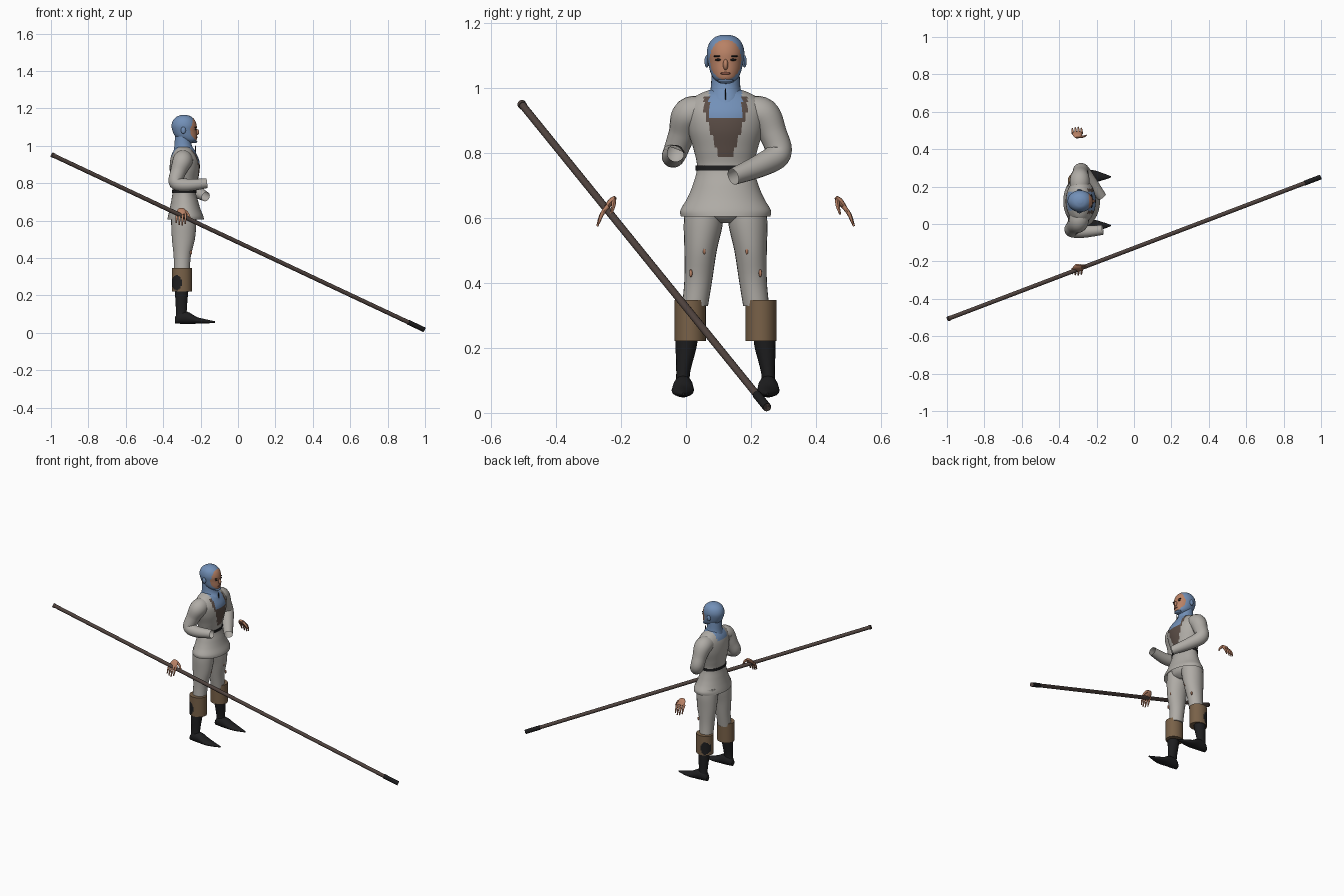
import bpy, bmesh, math
from mathutils import Vector

MID = 0.122   # the figure's plane of symmetry in y
X, Y, Z = Vector((1, 0, 0)), Vector((0, 1, 0)), Vector((0, 0, 1))


def mat(name, *rgb):
    m = bpy.data.materials.new(name)
    m.diffuse_color = (*rgb, 1)
    return m


GREY = mat("grey_cloth", 0.43, 0.41, 0.38)
BLUE = mat("blue_hood", 0.17, 0.28, 0.48)
SKIN = mat("skin", 0.48, 0.22, 0.13)
BROWN = mat("dark_brown_leather", 0.105, 0.075, 0.062)
TAN = mat("tan_leather", 0.19, 0.12, 0.065)
BLACK = mat("black_leather", 0.013, 0.013, 0.014)
WOOD = mat("staff_wood", 0.085, 0.06, 0.052)
LIP = mat("lip_red", 0.25, 0.09, 0.06)


def smooth_path(keys, steps):
    """Catmull-Rom interpolation of (x, y, z, a, b) sections."""
    if steps == 1:
        return keys
    out = []
    for i in range(len(keys) - 1):
        p0, p1, p2, p3 = (keys[max(i - 1, 0)], keys[i], keys[i + 1],
                          keys[min(i + 2, len(keys) - 1)])
        for s in range(steps):
            t = s / steps
            out.append([0.5 * (2 * b + (c - a) * t + (2*a - 5*b + 4*c - d) * t*t
                               + (3*b - a - 3*c + d) * t**3)
                        for a, b, c, d in zip(p0, p1, p2, p3)])
    return out + [list(keys[-1])]


def loft(bm, keys, steps=4, sides=16, axes=None, ref=X, caps=(True, True)):
    """Skin elliptical rings; fixed axes, or rings that follow the path."""
    secs = smooth_path(keys, steps)
    pts = [Vector(s[:3]) for s in secs]
    rings, u = [], ref
    for i, s in enumerate(secs):
        if axes:
            u, v = axes
        else:
            t = (pts[min(i + 1, len(pts) - 1)] - pts[max(i - 1, 0)]).normalized()
            u = (u - t * u.dot(t)).normalized()
            v = t.cross(u)
        rings.append([bm.verts.new(pts[i] + u * s[3] * math.cos(k * math.tau / sides)
                                   + v * s[4] * math.sin(k * math.tau / sides))
                      for k in range(sides)])
    for r, q in zip(rings, rings[1:]):
        for k in range(sides):
            j = (k + 1) % sides
            bm.faces.new((r[k], r[j], q[j], q[k]))
    if caps[0]:
        bm.faces.new(rings[0][::-1])
    if caps[1]:
        bm.faces.new(rings[-1])


def finish(bm, name, mats, rule=None):
    bmesh.ops.recalc_face_normals(bm, faces=bm.faces)
    if rule:
        for f in bm.faces:
            f.material_index = rule(f.calc_center_median())
    me = bpy.data.meshes.new(name)
    bm.to_mesh(me)
    bm.free()
    for m in mats:
        me.materials.append(m)
    ob = bpy.data.objects.new(name, me)
    bpy.context.collection.objects.link(ob)
    bpy.ops.object.select_all(action='DESELECT')
    ob.select_set(True)
    bpy.context.view_layer.objects.active = ob
    bpy.ops.object.shade_smooth_by_angle(angle=math.radians(45))
    return ob


def part(name, mats, keys, rule=None, **kw):
    bm = bmesh.new()
    loft(bm, keys, **kw)
    return finish(bm, name, mats, rule)


def blob(name, m, pos, size):
    bm = bmesh.new()
    bmesh.ops.create_uvsphere(bm, u_segments=12, v_segments=8, radius=1)
    for v in bm.verts:
        v.co = Vector(pos) + Vector(a * b for a, b in zip(v.co, size))
    return finish(bm, name, [m])


# Tunic with flared skirt, leather chest panel and hood bib
def tunic_rule(c):
    d, front = abs(c.y - MID), c.x > -0.275
    if c.z > 0.91 and d < 0.05 and front or c.z > 0.945 and d < 0.05:
        return 2
    width = 0.022 + 0.045 * min(max((c.z - 0.79) / 0.14, 0), 1)
    return 1 if front and 0.79 < c.z < 0.975 and d < width else 0


part("tunic", [GREY, BROWN, BLUE],
     [(-0.28, MID, 0.605, 0.098, 0.138), (-0.28, MID, 0.625, 0.094, 0.139),
      (-0.283, MID, 0.66, 0.083, 0.119), (-0.285, MID, 0.70, 0.073, 0.102),
      (-0.288, MID, 0.755, 0.062, 0.088), (-0.287, MID, 0.81, 0.071, 0.098),
      (-0.285, MID, 0.87, 0.08, 0.116), (-0.285, MID, 0.92, 0.078, 0.122),
      (-0.288, MID, 0.955, 0.066, 0.112), (-0.29, MID, 0.98, 0.05, 0.085),
      (-0.292, MID, 0.995, 0.036, 0.05)],
     tunic_rule, steps=8, sides=72, axes=(X, Y), caps=(False, True))
part("belt", [BLACK], [(-0.288, MID, z, 0.066, 0.092) for z in (0.747, 0.763)],
     steps=1, sides=32, axes=(X, Y))
part("pelvis", [GREY],
     [(-0.29, MID, 0.585, 0.035, 0.03), (-0.29, MID, 0.61, 0.064, 0.10),
      (-0.288, MID, 0.66, 0.066, 0.10), (-0.288, MID, 0.72, 0.055, 0.08)],
     sides=24, axes=(X, Y))

# Sleeves, open at the wrist
part("right_sleeve", [GREY],
     [(-0.292, 0.06, 0.925, 0.05, 0.05), (-0.297, 0.01, 0.918, 0.053, 0.053),
      (-0.32, -0.012, 0.86, 0.042, 0.042), (-0.332, -0.034, 0.802, 0.037, 0.037),
      (-0.27, -0.04, 0.79, 0.034, 0.034), (-0.167, -0.032, 0.80, 0.026, 0.026)],
     steps=6, sides=20, caps=(True, False))
part("left_sleeve", [GREY],
     [(-0.292, 0.185, 0.925, 0.05, 0.05), (-0.29, 0.236, 0.918, 0.053, 0.053),
      (-0.287, 0.268, 0.86, 0.043, 0.043), (-0.28, 0.284, 0.80, 0.041, 0.041),
      (-0.24, 0.235, 0.765, 0.036, 0.036), (-0.172, 0.145, 0.728, 0.026, 0.026)],
     steps=6, sides=20, caps=(True, False))

# Legs, boots and hands, one of each per side
for side, s in (("right", -1), ("left", 1)):
    def y(off):
        return MID + s * off

    part(side + "_trouser_leg", [GREY],
         [(-0.29, y(0.066), 0.64, 0.066, 0.058), (-0.29, y(0.069), 0.58, 0.067, 0.06),
          (-0.292, y(0.077), 0.50, 0.061, 0.05), (-0.298, y(0.084), 0.41, 0.046, 0.043),
          (-0.30, y(0.094), 0.33, 0.042, 0.04)], sides=24, axes=(X, Y))
    for off, z in ((0.066, 0.50), (0.107, 0.43), (0.055, 0.56)):
        blob(side + "_trouser_tear", SKIN, (-0.237 - 0.2 * (0.5 - z if z < 0.5 else 0), y(off), z),
             (0.006, 0.005, 0.012))

    # Wide boot cuff with a dark patch on its outer side
    part(side + "_boot_cuff", [TAN, BLACK],
         [(-0.30, y(0.109), z, 0.054, 0.048) for z in (0.222, 0.265, 0.31, 0.348)],
         lambda c: int(s * (c.y - y(0.109)) > 0.01 and
                       ((c.x + 0.328) / 0.027)**2 + ((c.z - 0.268) / 0.04)**2 < 1),
         steps=7, sides=48, axes=(X, Y))
    part(side + "_boot_shaft", [BLACK],
         [(-0.30, y(0.119), 0.24, 0.037, 0.034), (-0.302, y(0.122), 0.20, 0.034, 0.032),
          (-0.303, y(0.131), 0.12, 0.029, 0.021), (-0.303, y(0.132), 0.075, 0.03, 0.025)],
         axes=(X, Y))
    part(side + "_boot_foot", [BLACK],
         [(-0.336, y(0.131), 0.068, 0.016, 0.018), (-0.315, y(0.131), 0.08, 0.027, 0.031),
          (-0.27, y(0.131), 0.08, 0.031, 0.033), (-0.22, y(0.132), 0.067, 0.034, 0.018),
          (-0.17, y(0.131), 0.061, 0.02, 0.011), (-0.122, y(0.130), 0.058, 0.003, 0.004)],
         axes=(Y, Z))

    # Detached hand: palm, four fingers and thumb
    bm = bmesh.new()
    loft(bm, [(-0.30, y(0.340), 0.664, 0.014, 0.006), (-0.302, y(0.352), 0.652, 0.024, 0.010),
              (-0.304, y(0.368), 0.632, 0.028, 0.007)], sides=12)
    for i in range(4):
        x, l = -0.328 + 0.016 * i, (0.85, 1, 1.05, 0.92)[i]
        loft(bm, [(x, y(0.362), 0.638, 0.007, 0.007),
                  (x - 0.001, y(0.362 + 0.02 * l), 0.638 - 0.027 * l, 0.006, 0.006),
                  (x - 0.002, y(0.362 + 0.032 * l), 0.638 - 0.06 * l, 0.003, 0.003)],
             steps=3, sides=8)
    loft(bm, [(-0.288, y(0.344), 0.655, 0.008, 0.007), (-0.268, y(0.346), 0.636, 0.007, 0.006),
              (-0.255, y(0.353), 0.612, 0.003, 0.003)], steps=3, sides=8)
    finish(bm, side + "_hand", [SKIN])

# Hooded neck and head with an exposed face
part("hood_neck", [BLUE],
     [(-0.283, MID, 0.935, 0.066, 0.054), (-0.286, MID, 0.97, 0.059, 0.055),
      (-0.293, MID, 1.00, 0.047, 0.046), (-0.295, MID, 1.05, 0.042, 0.043)],
     sides=28, axes=(X, Y))
profile = [(1.016, -0.275, -0.236, 0.018), (1.03, -0.305, -0.222, 0.036),
           (1.05, -0.335, -0.219, 0.047), (1.08, -0.350, -0.221, 0.054),
           (1.11, -0.355, -0.221, 0.058), (1.138, -0.346, -0.231, 0.051),
           (1.157, -0.325, -0.252, 0.034), (1.165, -0.30, -0.276, 0.012)]
part("head", [BLUE, SKIN],
     [((a + b) / 2, MID, z, (b - a) / 2, w) for z, a, b, w in profile],
     lambda c: int(c.x > -0.262 and
                   ((c.y - MID) / 0.049)**2 + ((c.z - 1.088) / 0.062)**2 < 1),
     steps=6, sides=64, axes=(X, Y))
blob("nose", SKIN, (-0.22, MID, 1.073), (0.012, 0.008, 0.017))
blob("mouth", LIP, (-0.2205, MID, 1.046), (0.004, 0.016, 0.004))
blob("chin_strap", BLUE, (-0.234, MID, 1.022), (0.017, 0.026, 0.008))
blob("neck_lace", BLACK, (-0.227, MID, 0.98), (0.003, 0.002, 0.022))
for s in (-1, 1):
    blob("eye", BLACK, (-0.2265, MID + s * 0.022, 1.088), (0.005, 0.011, 0.0035))
    blob("eyebrow", BLACK, (-0.2275, MID + s * 0.023, 1.099), (0.005, 0.015, 0.003))
    blob("ear", BLUE, (-0.292, MID + s * 0.058, 1.083), (0.013, 0.007, 0.019))

# Long staff with dark ferrules
a, b = Vector((-0.995, -0.507, 0.952)), Vector((0.995, 0.25, 0.017))


def staff_part(name, m, t0, t1, r):
    part(name, [m], [(*a.lerp(b, t), r, r) for t in (t0, t1)], steps=1, sides=14, ref=Z)


staff_part("staff", WOOD, 0, 1, 0.0115)
staff_part("staff_foot_ferrule", BLACK, 0.958, 1, 0.0135)
staff_part("staff_top_ferrule", WOOD, 0, 0.006, 0.0135)
